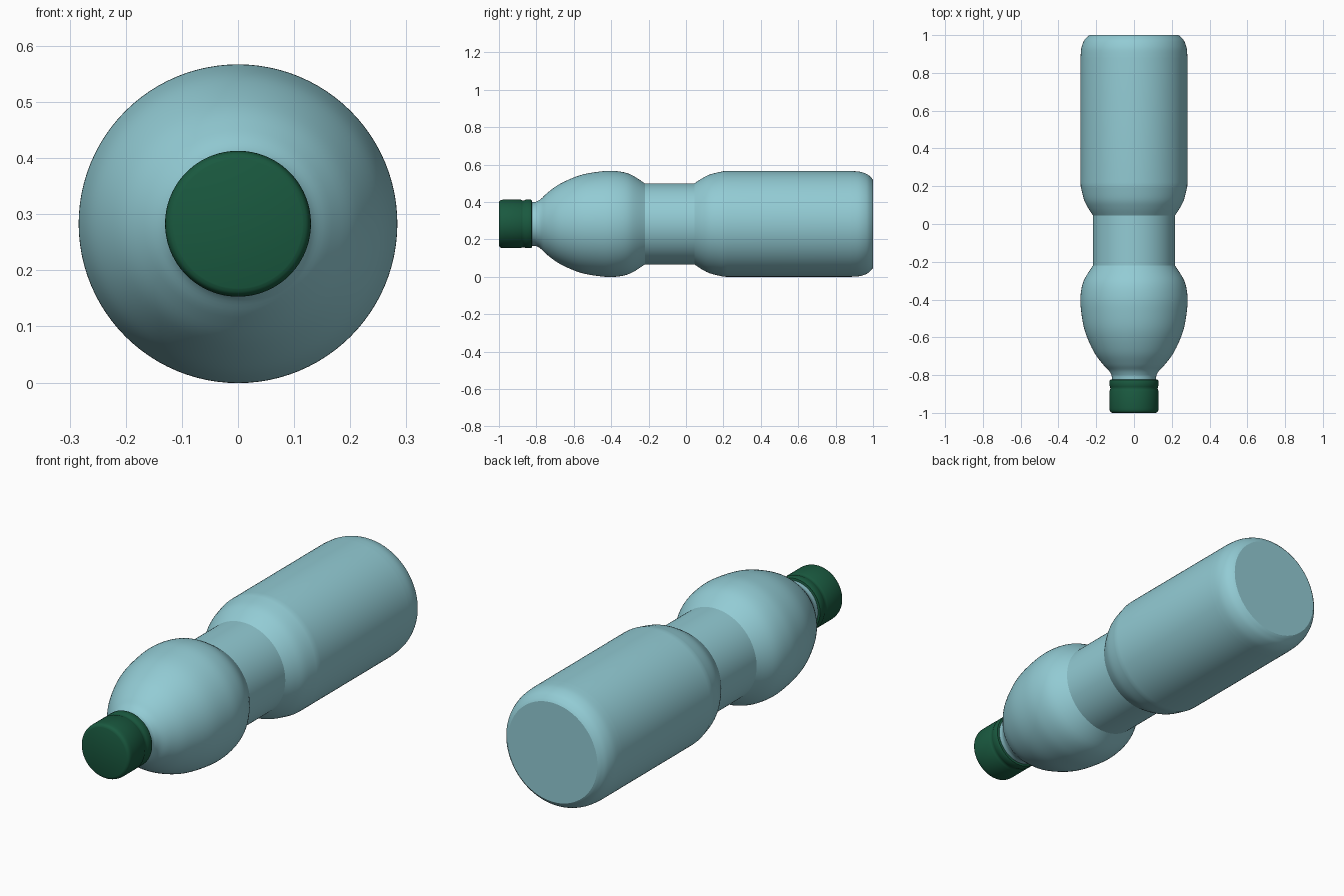
import bpy, math
from mathutils import Vector
from mathutils.geometry import interpolate_bezier

if "Cube" in bpy.data.objects:
    bpy.data.objects.remove(bpy.data.objects["Cube"])

AXIS_Z = 0.283
SIDES = 96


def material(name, color):
    m = bpy.data.materials.new(name)
    m.diffuse_color = color
    m.use_nodes = True
    m.node_tree.nodes["Principled BSDF"].inputs["Base Color"].default_value = m.diffuse_color
    return m


def curve_through(points, steps=5):
    """Smooth profile through (y, radius) points."""
    p = [Vector((a, b, 0)) for a, b in points]
    out = [p[0]]
    for i in range(len(p) - 1):
        t0 = (p[i + 1] - p[max(i - 1, 0)]) / 6
        t1 = (p[min(i + 2, len(p) - 1)] - p[i]) / 6
        out += interpolate_bezier(p[i], p[i] + t0, p[i + 1] - t1, p[i + 1], steps + 1)[1:]
    return [(v.x, v.y) for v in out]


def lathe(name, profile, mat, cap_first=False, cap_last=False):
    """Spin a (y, radius) profile, listed front to back, round the long axis."""
    verts, faces = [], []
    for y, r in profile:
        for i in range(SIDES):
            a = 2 * math.pi * i / SIDES
            verts.append((r * math.cos(a), y, AXIS_Z + r * math.sin(a)))
    for j in range(len(profile) - 1):
        for i in range(SIDES):
            k = (i + 1) % SIDES
            faces.append((j * SIDES + i, (j + 1) * SIDES + i,
                          (j + 1) * SIDES + k, j * SIDES + k))
    if cap_first:
        faces.append(tuple(range(SIDES)))
    if cap_last:
        start = (len(profile) - 1) * SIDES
        faces.append(tuple(reversed(range(start, start + SIDES))))
    mesh = bpy.data.meshes.new(name)
    mesh.from_pydata(verts, [], faces)
    mesh.materials.append(mat)
    ob = bpy.data.objects.new(name, mesh)
    bpy.context.collection.objects.link(ob)
    bpy.ops.object.select_all(action='DESELECT')
    ob.select_set(True)
    bpy.context.view_layer.objects.active = ob
    bpy.ops.object.shade_smooth_by_angle(angle=math.radians(32))
    return ob


plastic = material("bottle_plastic", (0.29, 0.60, 0.66, 1))
green = material("cap_green", (0.01, 0.10, 0.05, 1))

# Bottle: neck, domed shoulder, grip waist, straight body, rounded base
neck = [(-0.96, 0.117), (-0.81, 0.117)]
dome = curve_through([(-0.80, 0.119), (-0.775, 0.134), (-0.74, 0.167), (-0.674, 0.214),
                      (-0.567, 0.260), (-0.46, 0.280), (-0.38, 0.283),
                      (-0.30, 0.266), (-0.22, 0.217)])
lower = curve_through([(0.045, 0.217), (0.085, 0.243), (0.13, 0.265), (0.20, 0.282)])
base = curve_through([(0.88, 0.283), (0.93, 0.279), (0.968, 0.266), (0.99, 0.248), (1.0, 0.235)])
lathe("bottle", neck + dome + lower + [(0.22, 0.283)] + base, plastic,
      cap_first=True, cap_last=True)

# Screw cap with rounded front edge and a groove above its tamper ring
cap = curve_through([(-1.0, 0.115), (-0.996, 0.123), (-0.988, 0.128), (-0.975, 0.130)], 3)
cap += [(-0.885, 0.130), (-0.878, 0.127), (-0.870, 0.125), (-0.862, 0.127),
        (-0.855, 0.130), (-0.832, 0.130), (-0.825, 0.127), (-0.823, 0.117)]
lathe("screw_cap", cap, green, cap_first=True)
